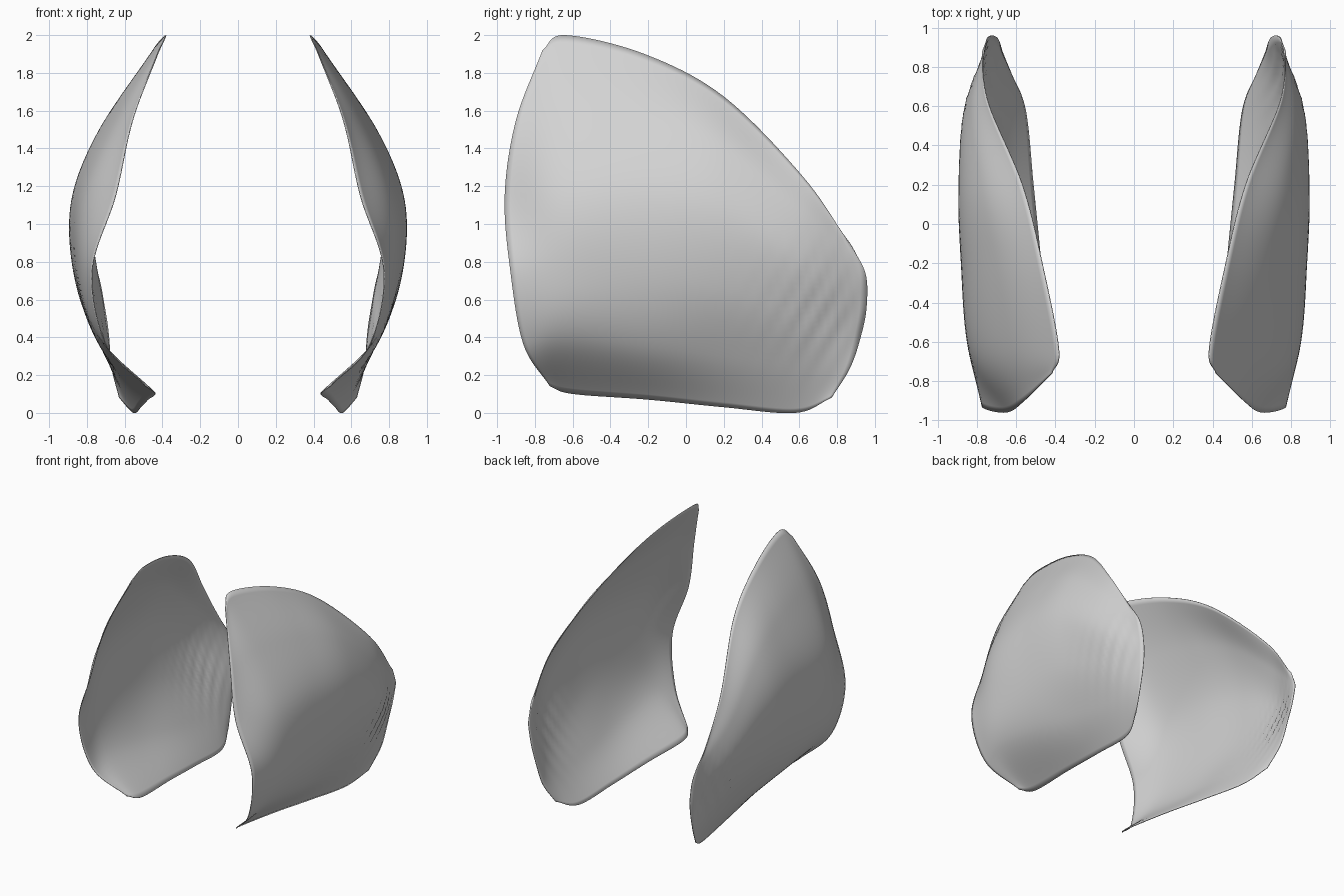
import bpy
import bmesh
import math
from mathutils import Vector

default_cube = bpy.data.objects.get("Cube")
if default_cube:
    bpy.data.objects.remove(default_cube, do_unlink=True)

# Vertical ribs of one shell, front edge to back edge, each bottom to top: (y, z, x)
RIBS = [
    [(-.72, .14, .49), (-.86, .36, .7), (-.93, .75, .775), (-.96, 1.15, .65), (-.9, 1.55, .56), (-.76, 1.92, .42)],
    [(-.6, .1, .44), (-.64, .4, .74), (-.62, .75, .84), (-.66, 1.15, .81), (-.65, 1.6, .62), (-.64, 2, .385)],
    [(-.2, .07, .475), (-.2, .35, .73), (-.2, .72, .86), (-.2, 1.15, .865), (-.2, 1.55, .7), (-.22, 1.9, .465)],
    [(.2, .03, .515), (.2, .3, .7), (.2, .65, .85), (.2, 1.05, .89), (.2, 1.4, .775), (.2, 1.675, .57)],
    [(.58, 0, .555), (.6, .25, .68), (.6, .52, .79), (.6, .8, .86), (.61, 1.05, .83), (.62, 1.25, .745)],
    [(.77, .08, .63), (.87, .24, .67), (.93, .42, .69), (.957, .57, .71), (.95, .74, .745), (.87, .89, .775)],
]
STEPS = 50


def spline(points, t):
    """Smooth curve through all points, with t running from 0 to 1."""
    pts = [Vector(p) for p in points]
    pts = [2 * pts[0] - pts[1]] + pts + [2 * pts[-1] - pts[-2]]
    spans = len(points) - 1
    k = min(int(t * spans), spans - 1)
    f = t * spans - k
    a, b, c, d = pts[k:k + 4]
    return b + (c - a) * f / 2 + (2 * a - 5 * b + 4 * c - d) * f ** 2 / 2 + (3 * b - a - 3 * c + d) * f ** 3 / 2


def ripple(y, z):
    """Slanted ridges that fade out away from the lower back corner."""
    fade = math.exp(-((y - .65) / .25) ** 2 - ((z - .58) / .25) ** 2)
    across = y * .85 - z * .5
    return .007 * fade * math.sin(across * math.tau / .1)


def make_material(name, colour):
    mat = bpy.data.materials.new(name)
    mat.use_nodes = True
    mat.diffuse_color = colour
    mat.node_tree.nodes["Principled BSDF"].inputs["Base Color"].default_value = colour
    return mat


def build_shell(name, side, material):
    bm = bmesh.new()
    columns = [[] for _ in range(STEPS + 1)]
    for j in range(STEPS + 1):
        rail = [spline(rib, j / STEPS) for rib in RIBS]
        for i in range(STEPS + 1):
            y, z, x = spline(rail, i / STEPS)
            columns[i].append(bm.verts.new((side * (x + ripple(y, z)), y, z)))
    for left, right in zip(columns, columns[1:]):
        for j in range(STEPS):
            quad = [left[j], right[j], right[j + 1], left[j + 1]]
            bm.faces.new(quad if side > 0 else quad[::-1])
    mesh = bpy.data.meshes.new(name)
    bm.to_mesh(mesh)
    bm.free()
    for face in mesh.polygons:
        face.use_smooth = True
    mesh.materials.append(material)
    shell = bpy.data.objects.new(name, mesh)
    bpy.context.collection.objects.link(shell)
    # Paper-thin wall, growing inwards
    wall = shell.modifiers.new("wall", "SOLIDIFY")
    wall.thickness = .005
    wall.offset = -1


# Mirrored pair of curved shells
grey = make_material("light grey", (.65, .65, .65, 1))
build_shell("left_shell", 1, grey)
build_shell("right_shell", -1, grey)
